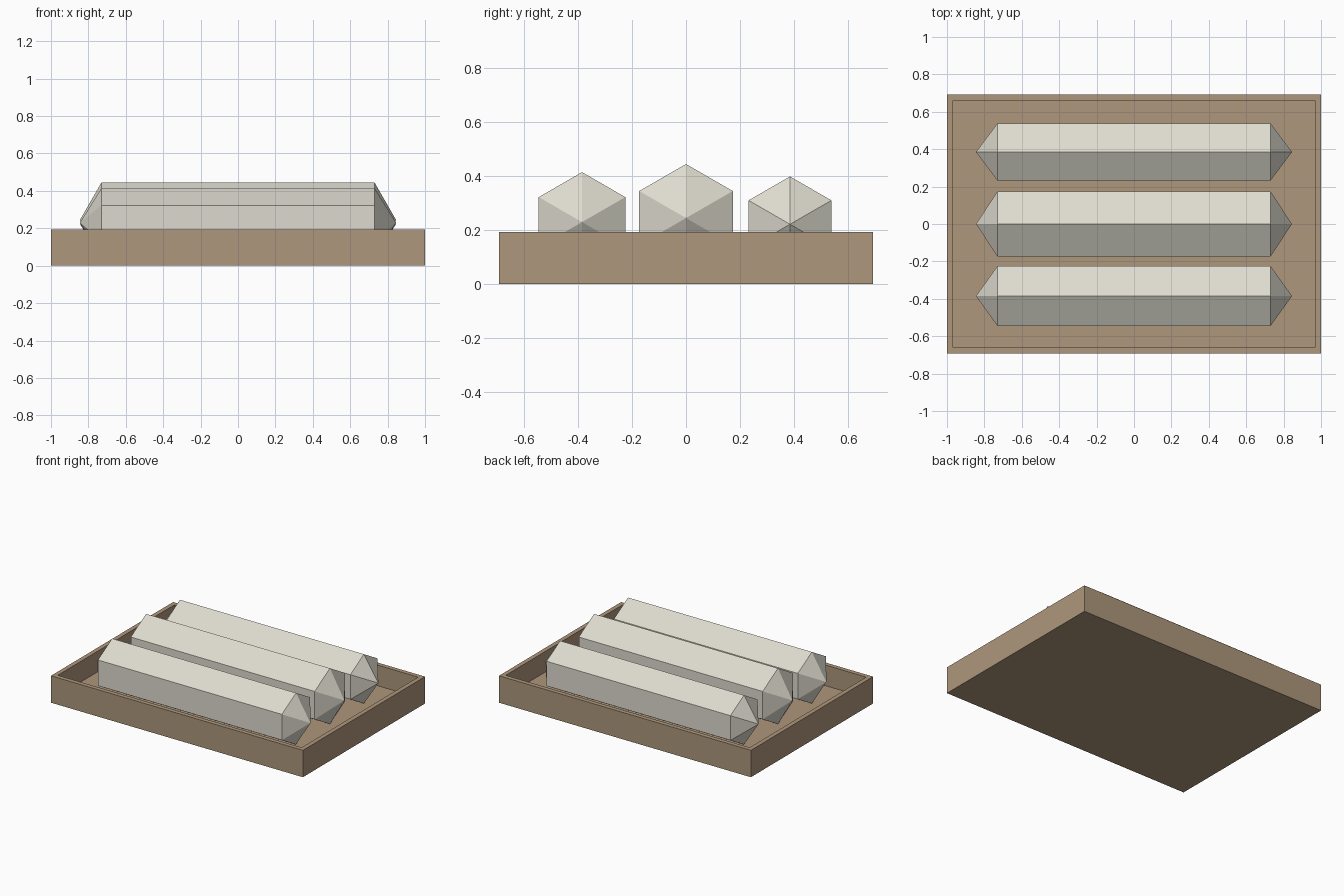
import bpy
import bmesh
import math
from mathutils import Matrix

cube = bpy.data.objects.get("Cube")
if cube:
    bpy.data.objects.remove(cube, do_unlink=True)


def make_material(name, colour):
    mat = bpy.data.materials.new(name)
    mat.use_nodes = True
    mat.diffuse_color = (*colour, 1)
    mat.node_tree.nodes["Principled BSDF"].inputs["Base Color"].default_value = (*colour, 1)
    return mat


def make_object(name, bm, mat):
    bmesh.ops.recalc_face_normals(bm, faces=bm.faces)
    mesh = bpy.data.meshes.new(name)
    bm.to_mesh(mesh)
    bm.free()
    mesh.materials.append(mat)
    obj = bpy.data.objects.new(name, mesh)
    bpy.context.collection.objects.link(obj)
    return obj


wood = make_material("tan wood", (0.42, 0.31, 0.20))
stone = make_material("pale ivory", (0.73, 0.71, 0.62))

# Open tray: a block whose top is inset and pushed down to the floor
HEIGHT, WALL, FLOOR = 0.193, 0.045, 0.045
bm = bmesh.new()
bmesh.ops.create_cube(bm, size=1, matrix=Matrix.Translation((0, 0, HEIGHT / 2))
                      @ Matrix.Diagonal((2, 1.385, HEIGHT, 1)))
top = max(bm.faces, key=lambda f: f.calc_center_median().z)
bmesh.ops.inset_region(bm, faces=[top], thickness=WALL)
inner = bmesh.ops.extrude_face_region(bm, geom=[top])
bmesh.ops.translate(bm, vec=(0, 0, FLOOR - HEIGHT),
                    verts=[g for g in inner["geom"] if isinstance(g, bmesh.types.BMVert)])
bmesh.ops.delete(bm, geom=[top], context="FACES")
make_object("tray", bm, wood)


# Six-sided bar with a ridge on top and a pointed tip at each end
def make_bar(name, y, radius):
    bm = bmesh.new()
    centre = (0, y, FLOOR + radius)
    rings = []
    for x in (-0.73, 0.73):
        rings.append([bm.verts.new((x, y + radius * math.sin(i * math.pi / 3),
                                    centre[2] + radius * math.cos(i * math.pi / 3)))
                      for i in range(6)])
    tips = [bm.verts.new((x, y, centre[2])) for x in (-0.845, 0.845)]
    for i in range(6):
        j = (i + 1) % 6
        bm.faces.new((rings[0][i], rings[0][j], rings[1][j], rings[1][i]))
        for ring, tip in zip(rings, tips):
            bm.faces.new((ring[i], ring[j], tip))
    make_object(name, bm, stone)


for name, y, radius in (("front_bar", -0.385, 0.185),
                        ("middle_bar", 0, 0.2),
                        ("back_bar", 0.385, 0.177)):
    make_bar(name, y, radius)
